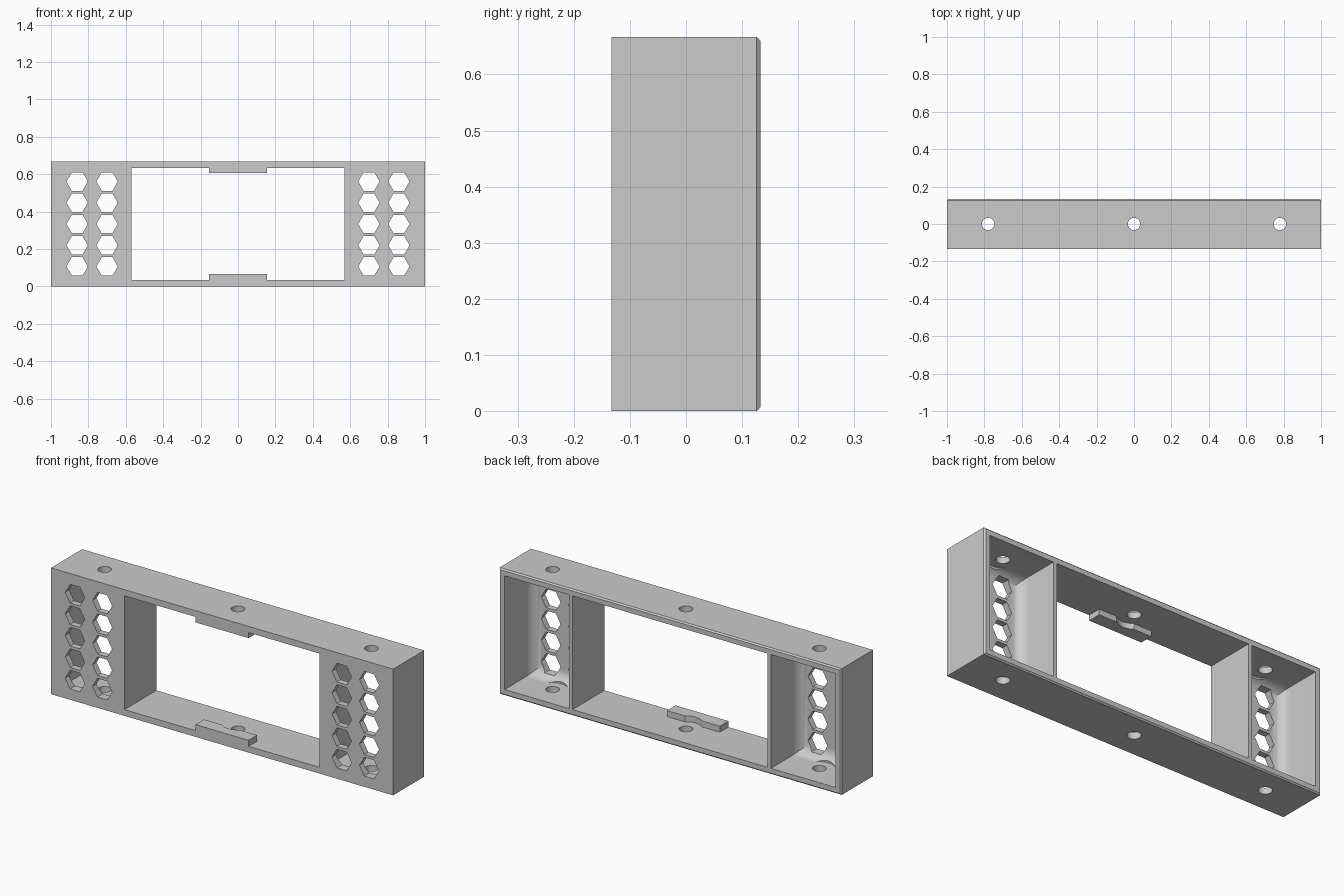
import bpy
import bmesh
import math
from mathutils import Matrix

if "Cube" in bpy.data.objects:
    bpy.data.objects.remove(bpy.data.objects["Cube"], do_unlink=True)

HEIGHT, HALF_Y, WALL = 0.667, 0.133, 0.033
OPEN_X, DIVIDER_X = 0.57, 0.59
FILLET, CLEARANCE = 0.06, 0.075
MID_Z = HEIGHT / 2

grey = bpy.data.materials.new("light_grey")
grey.use_nodes = True
colour = (0.6, 0.6, 0.6, 1)
grey.diffuse_color = colour
grey.node_tree.nodes["Principled BSDF"].inputs["Base Color"].default_value = colour


def finish(name, bm):
    """Turn a bmesh into a named grey object."""
    bmesh.ops.recalc_face_normals(bm, faces=bm.faces)
    mesh = bpy.data.meshes.new(name)
    bm.to_mesh(mesh)
    bm.free()
    mesh.materials.append(grey)
    obj = bpy.data.objects.new(name, mesh)
    bpy.context.collection.objects.link(obj)
    return obj


def box(name, x, y, z, bevel=0, segments=1, side=0):
    """Box from (min, max) ranges; bevels the edges of its front (-1) or back (+1)."""
    bm = bmesh.new()
    bmesh.ops.create_cube(bm, size=1)
    for v in bm.verts:
        v.co = [r[0] if c < 0 else r[1] for c, r in zip(v.co, (x, y, z))]
    if bevel:
        plane = y[1] if side > 0 else y[0]
        edges = [e for e in bm.edges if all(abs(v.co.y - plane) < 1e-5 for v in e.verts)]
        bmesh.ops.bevel(bm, geom=edges, offset=bevel, segments=segments,
                        profile=0.5, affect='EDGES')
    return finish(name, bm)


def cylinder(name, sides, radius, depth, matrix):
    bm = bmesh.new()
    bmesh.ops.create_cone(bm, cap_ends=True, segments=sides, radius1=radius,
                          radius2=radius, depth=depth, matrix=matrix)
    return finish(name, bm)


def cut(target, cutter):
    """Subtract the cutter for good and remove it."""
    cutter.hide_render = True
    mod = target.modifiers.new("cut", 'BOOLEAN')
    mod.operation, mod.solver, mod.object = 'DIFFERENCE', 'EXACT', cutter
    bpy.context.view_layer.objects.active = target
    bpy.ops.object.modifier_apply(modifier=mod.name)
    bpy.data.objects.remove(cutter, do_unlink=True)


# Frame block with a chamfered rear rim
frame = box("frame", (-1, 1), (-HALF_Y, HALF_Y), (0, HEIGHT), 0.007, 1, 1)

# Central opening
inner_z = (WALL, HEIGHT - WALL)
cut(frame, box("opening_cutter", (-OPEN_X, OPEN_X), (-0.3, 0.3), inner_z))

# Side pockets, open at the back, rounded where they meet the front plate
for s in (-1, 1):
    x = sorted((s * DIVIDER_X, s * (1 - WALL)))
    cut(frame, box("pocket_cutter", x, (-HALF_Y + WALL, 0.3), inner_z, FILLET, 10, -1))

    # Screw head clearance through the pocket rounding
    cut(frame, cylinder("clearance_cutter", 40, CLEARANCE, HEIGHT - 2 * WALL - 0.001,
                        Matrix.Translation((s * 0.78, 0, MID_Z))))

    # Hexagonal vents
    for column in (0.70, 0.86):
        for row in range(-2, 3):
            place = (Matrix.Translation((s * column, -HALF_Y, MID_Z + row * 0.1135))
                     @ Matrix.Rotation(math.pi / 2, 4, 'X')
                     @ Matrix.Rotation(math.pi / 2, 4, 'Z'))
            cut(frame, cylinder("vent_cutter", 6, 0.057, 0.24, place))

# Screw holes through the top and bottom walls
for x in (-0.78, 0, 0.78):
    cut(frame, cylinder("screw_cutter", 32, 0.033, 1, Matrix.Translation((x, 0, MID_Z))))


def tab(name, z0, z1):
    """Retaining tab with an arc notch around the screw."""
    back, half, radius = -0.062, 0.155, 0.08
    reach = math.acos(-back / radius)
    outline = [(-half, -HALF_Y), (half, -HALF_Y), (half, back)]
    for i in range(13):
        a = reach * (1 - i / 6)
        outline.append((radius * math.sin(a), -radius * math.cos(a)))
    outline.append((-half, back))
    bm = bmesh.new()
    face = bm.faces.new([bm.verts.new((x, y, z0)) for x, y in outline])
    new = bmesh.ops.extrude_face_region(bm, geom=[face])["geom"]
    bmesh.ops.translate(bm, vec=(0, 0, z1 - z0),
                        verts=[g for g in new if isinstance(g, bmesh.types.BMVert)])
    return finish(name, bm)


# Tabs at the front of the opening
parts = [frame, tab("bottom_tab", WALL, 0.065),
         tab("top_tab", HEIGHT - 0.062, HEIGHT - WALL)]

# Smooth the rounded faces, keep corners sharp
bpy.ops.object.select_all(action='DESELECT')
for part in parts:
    part.select_set(True)
bpy.context.view_layer.objects.active = frame
bpy.ops.object.shade_smooth_by_angle(angle=math.radians(30))
